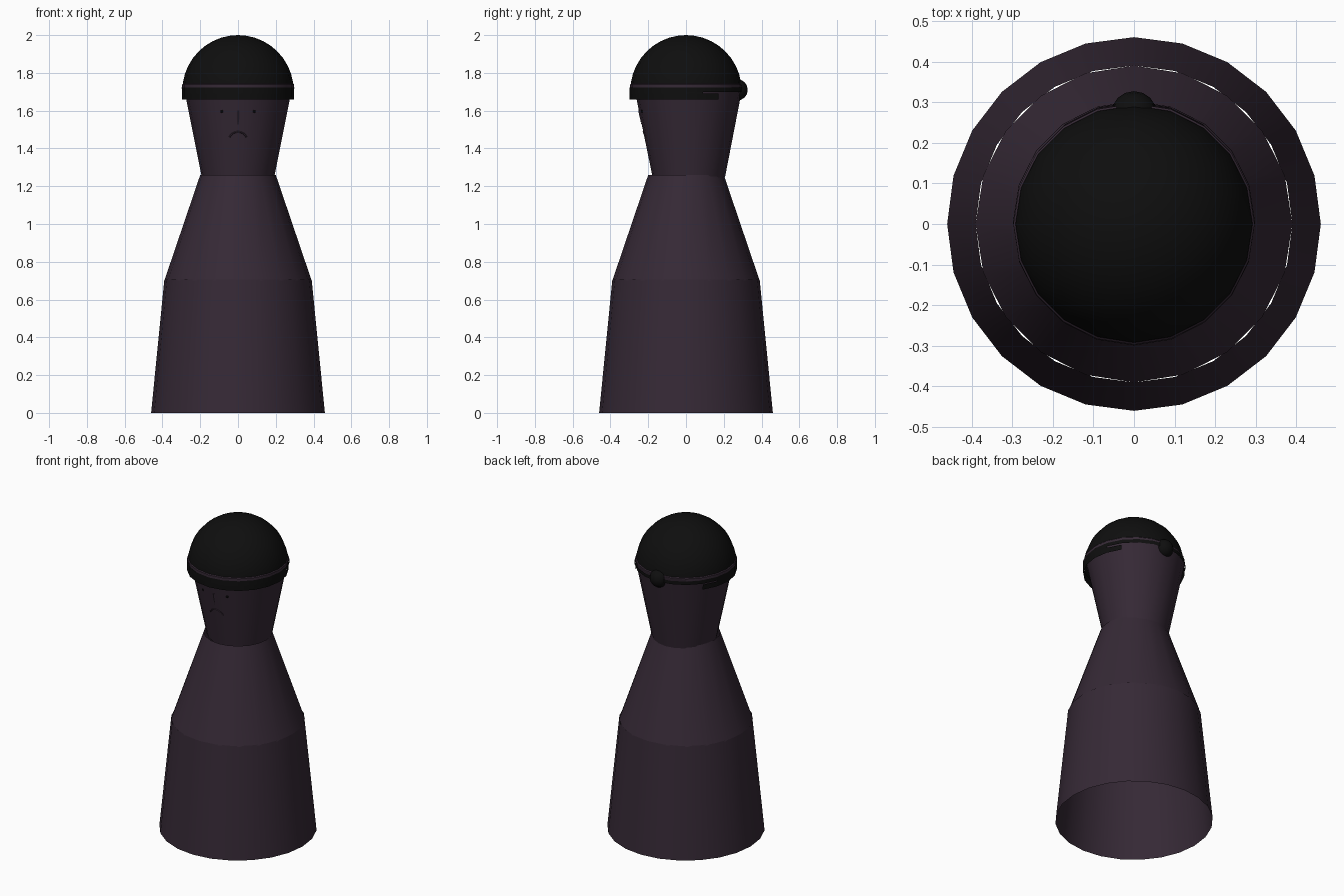
import bpy, bmesh, math

if "Cube" in bpy.data.objects:
    bpy.data.objects.remove(bpy.data.objects["Cube"])

def material(name, col):
    m = bpy.data.materials.new(name)
    m.diffuse_color = (*col, 1)
    m.use_nodes = True
    m.node_tree.nodes["Principled BSDF"].inputs["Base Color"].default_value = m.diffuse_color
    return m

purple = material("dark_purple", (0.036, 0.022, 0.036))
black = material("black", (0.0045, 0.0045, 0.0045))

def finish(name, bm, mat):
    me = bpy.data.meshes.new(name)
    bm.to_mesh(me)
    bm.free()
    me.materials.append(mat)
    ob = bpy.data.objects.new(name, me)
    bpy.context.collection.objects.link(ob)
    bpy.ops.object.select_all(action='DESELECT')
    ob.select_set(True)
    bpy.context.view_layer.objects.active = ob
    bpy.ops.object.shade_smooth_by_angle(angle=math.radians(40))
    return ob

def lathe(name, profile, sides, mat, a0=0, steps=None):
    """Open surface of rings (radius, z, y offset); steps limits it to an arc."""
    bm = bmesh.new()
    full = steps is None
    n = sides if full else steps + 1
    rings = []
    for r, z, dy in profile:
        rings.append([bm.verts.new((r * math.cos(a0 + 2 * math.pi * i / sides),
                                    dy + r * math.sin(a0 + 2 * math.pi * i / sides), z))
                      for i in range(n)])
    for lo, hi in zip(rings, rings[1:]):
        for i in range(n if full else n - 1):
            j = (i + 1) % n
            bm.faces.new((lo[i], lo[j], hi[j], hi[i]))
    bmesh.ops.remove_doubles(bm, verts=bm.verts, dist=1e-5)
    return finish(name, bm, mat)

def ball(name, loc, r, mat, seg=16):
    bm = bmesh.new()
    bmesh.ops.create_uvsphere(bm, u_segments=seg, v_segments=seg // 2, radius=r)
    bmesh.ops.translate(bm, verts=bm.verts, vec=loc)
    return finish(name, bm, mat)

# robe and head
lathe("skirt", [(0.46, 0, 0), (0.39, 0.705, 0)], 24, purple)
lathe("torso", [(0.39, 0.70, 0), (0.2, 1.26, 0)], 20, purple)
lathe("head", [(0.191, 1.245, 0.015), (0.289, 1.735, 0.012)], 20, purple)

# domed cap
R, zc = 0.295, 1.705
lathe("cap", [(R * math.cos(math.pi / 2 * k / 10), zc + R * math.sin(math.pi / 2 * k / 10), 0)
              for k in range(11)], 20, black)

# head band: wide at the front, narrow strap at the back, with a thin trim
step = 2 * math.pi / 20
lathe("band_lower", [(0.296, 1.66, -0.002), (0.297, 1.692, -0.002)], 20, black,
      a0=math.pi - 2 * step, steps=14)
lathe("band_upper", [(0.297, 1.692, -0.002), (0.297, 1.722, -0.002)], 20, black,
      a0=math.pi - step, steps=12)
lathe("back_strap", [(0.297, 1.70, 0.005), (0.298, 1.722, 0.005)], 20, black)
lathe("band_trim", [(0.297, 1.722, 0), (0.297, 1.738, 0), (0.290, 1.745, 0)], 20, purple)
ball("back_knot", (0, 0.27, 1.71), 0.057, black)

# face
def face_y(x, z):
    r = 0.191 + 0.2 * (z - 1.245)
    return 0.014 - math.sqrt(r * r - x * x)

for side, label in ((-1, "left"), (1, "right")):
    ball(label + "_eye", (side * 0.085, face_y(0.085, 1.597) + 0.003, 1.597), 0.009, black, 8)

bm = bmesh.new()
top = [bm.verts.new((x, face_y(x, 1.6) + d, 1.6)) for x, d in ((-0.016, 0.004), (0, -0.005), (0.016, 0.004))]
tip = bm.verts.new((0, face_y(0, 1.52) - 0.003, 1.52))
bm.faces.new(top)
bm.faces.new((top[0], tip, top[1]))
bm.faces.new((top[1], tip, top[2]))
finish("nose", bm, purple)

# downturned mouth: a thin tube following the face
bm = bmesh.new()
rows = []
for k in range(11):
    a = math.radians(25 + 13 * k)
    rows.append([])
    for q in range(6):
        b = 2 * math.pi * q / 6
        rad = 0.05 + 0.004 * math.cos(b)
        x, z = rad * math.cos(a), 1.438 + rad * math.sin(a)
        rows[-1].append(bm.verts.new((x, face_y(x, z) + 0.004 * math.sin(b), z)))
for u, v in zip(rows, rows[1:]):
    for q in range(6):
        p = (q + 1) % 6
        bm.faces.new((u[q], u[p], v[p], v[q]))
bmesh.ops.recalc_face_normals(bm, faces=bm.faces)
finish("mouth", bm, purple)
